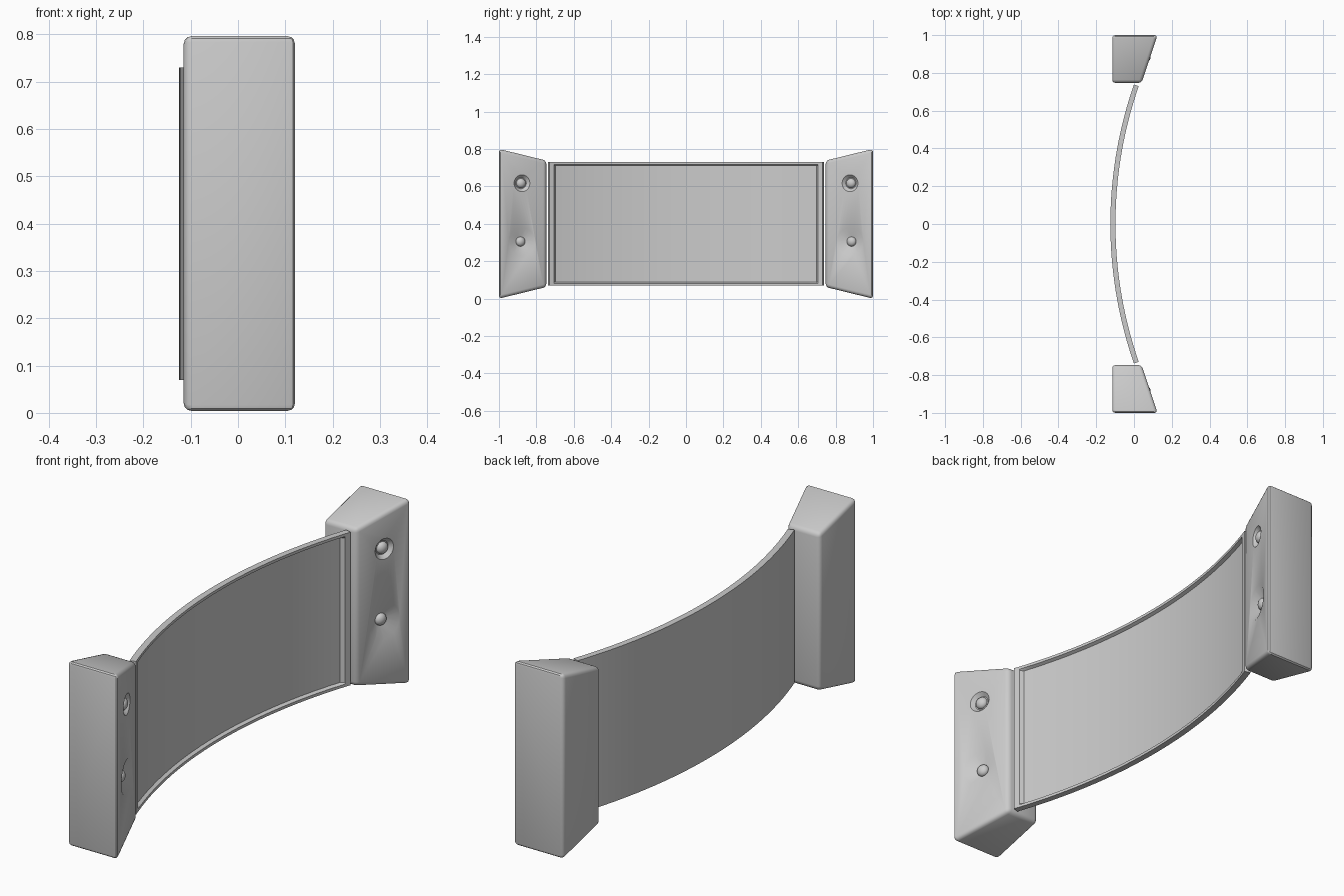
import bpy, bmesh, math
from mathutils import Vector, Matrix

if "Cube" in bpy.data.objects:
    bpy.data.objects.remove(bpy.data.objects["Cube"])


def add_object(name, bm):
    bmesh.ops.recalc_face_normals(bm, faces=bm.faces[:])
    me = bpy.data.meshes.new(name)
    bm.to_mesh(me)
    bm.free()
    ob = bpy.data.objects.new(name, me)
    bpy.context.collection.objects.link(ob)
    return ob


def finish(ob, angle=35):
    # apply modifiers, then smooth with sharp edges kept
    bpy.ops.object.select_all(action='DESELECT')
    ob.select_set(True)
    bpy.context.view_layer.objects.active = ob
    bpy.ops.object.convert(target='MESH')
    bpy.ops.object.shade_smooth_by_angle(angle=math.radians(angle))


def mirror_y(ob):
    m = ob.modifiers.new("mirror", 'MIRROR')
    m.use_axis = (False, True, False)


# Curved screen: bent slab with a recessed display
RB, T = 2.25, 0.027
CX = -0.125 + RB
Z0, Z1 = 0.07, 0.73
HALF = 0.3345            # half arc angle
N = 32


def arc_point(a, depth, z):
    r = RB - depth
    return (CX - r * math.cos(a), r * math.sin(a), z)


bm = bmesh.new()
edge = 0.04 / RB
inner = HALF - edge
angles = [-HALF, -inner - 0.006] + [-inner + 2 * inner * i / N for i in range(N + 1)] + [inner + 0.006, HALF]
heights = [Z0, Z0 + 0.012, Z0 + 0.018, Z1 - 0.018, Z1 - 0.012, Z1]
last = len(angles) - 1
front, back = [], []
for i, a in enumerate(angles):
    col = []
    for j, z in enumerate(heights):
        sunk = 2 <= i <= last - 2 and 2 <= j <= 3
        col.append(bm.verts.new(arc_point(a, T - 0.014 if sunk else T, z)))
    front.append(col)
    back.append([bm.verts.new(arc_point(a, 0, z)) for z in heights])
for i in range(last):
    for g in (front, back):
        for j in range(5):
            bm.faces.new((g[i][j], g[i + 1][j], g[i + 1][j + 1], g[i][j + 1]))
    for j in (0, 5):
        bm.faces.new((front[i][j], front[i + 1][j], back[i + 1][j], back[i][j]))
for i in (0, last):
    for j in range(5):
        bm.faces.new((front[i][j], front[i][j + 1], back[i][j + 1], back[i][j]))
finish(add_object("curved_screen", bm), 30)

# Speaker cabinet: tapered wedge with rounded edges
bm = bmesh.new()
XB, XI, XO = -0.115, 0.04, 0.125
YI, YO = 0.747, 1.0
ring_in = [(XB, YI, 0.062), (XI, YI, 0.062), (XI, YI, 0.738), (XB, YI, 0.738)]
ring_out = [(XB, YO, 0.0), (XO, YO, 0.0), (XO, YO, 0.8), (XB, YO, 0.8)]
a = [bm.verts.new(p) for p in ring_in]
b = [bm.verts.new(p) for p in ring_out]
bm.faces.new(a)
bm.faces.new(b)
for i in range(4):
    k = (i + 1) % 4
    bm.faces.new((a[i], a[k], b[k], b[i]))
bmesh.ops.recalc_face_normals(bm, faces=bm.faces[:])
bmesh.ops.bevel(bm, geom=bm.edges[:], offset=0.017, segments=3, profile=0.5, affect='EDGES')
cabinet = add_object("speaker_cabinets", bm)

# Drivers: conical recess and central dome on the slanted face
normal = Vector((YO - YI, XI - XO, 0)).normalized()
turn = normal.to_track_quat('Z', 'Y').to_matrix().to_4x4()
yc = 0.877
xc = XI + (XO - XI) * (yc - YI) / (YO - YI)
cutters = []
for name, z, r, r_in, depth in (("woofer", 0.305, 0.075, 0.03, 0.026),
                                ("tweeter", 0.617, 0.045, 0.03, 0.016)):
    place = Matrix.Translation((xc, yc, z)) @ turn
    bm = bmesh.new()
    slope = (r - r_in) / depth
    up = 0.004
    bmesh.ops.create_cone(bm, cap_ends=True, segments=20, radius1=r_in, radius2=r + slope * up,
                          depth=depth + up,
                          matrix=place @ Matrix.Translation((0, 0, (up - depth) / 2)))
    cut = add_object(name + "_cutter", bm)
    cut.hide_render = True
    cutters.append(cut)
    mod = cabinet.modifiers.new(name, 'BOOLEAN')
    mod.object = cut
    mod.solver = 'EXACT'

    bm = bmesh.new()
    bmesh.ops.create_uvsphere(bm, u_segments=20, v_segments=12, radius=0.026,
                              matrix=place @ Matrix.Translation((0, 0, -depth)) @ Matrix.Diagonal((1, 1, 0.75, 1)))
    dome = add_object(name + "_domes", bm)
    mirror_y(dome)
    finish(dome)

mirror_y(cabinet)
finish(cabinet, 32)
for c in cutters:
    bpy.data.objects.remove(c)
